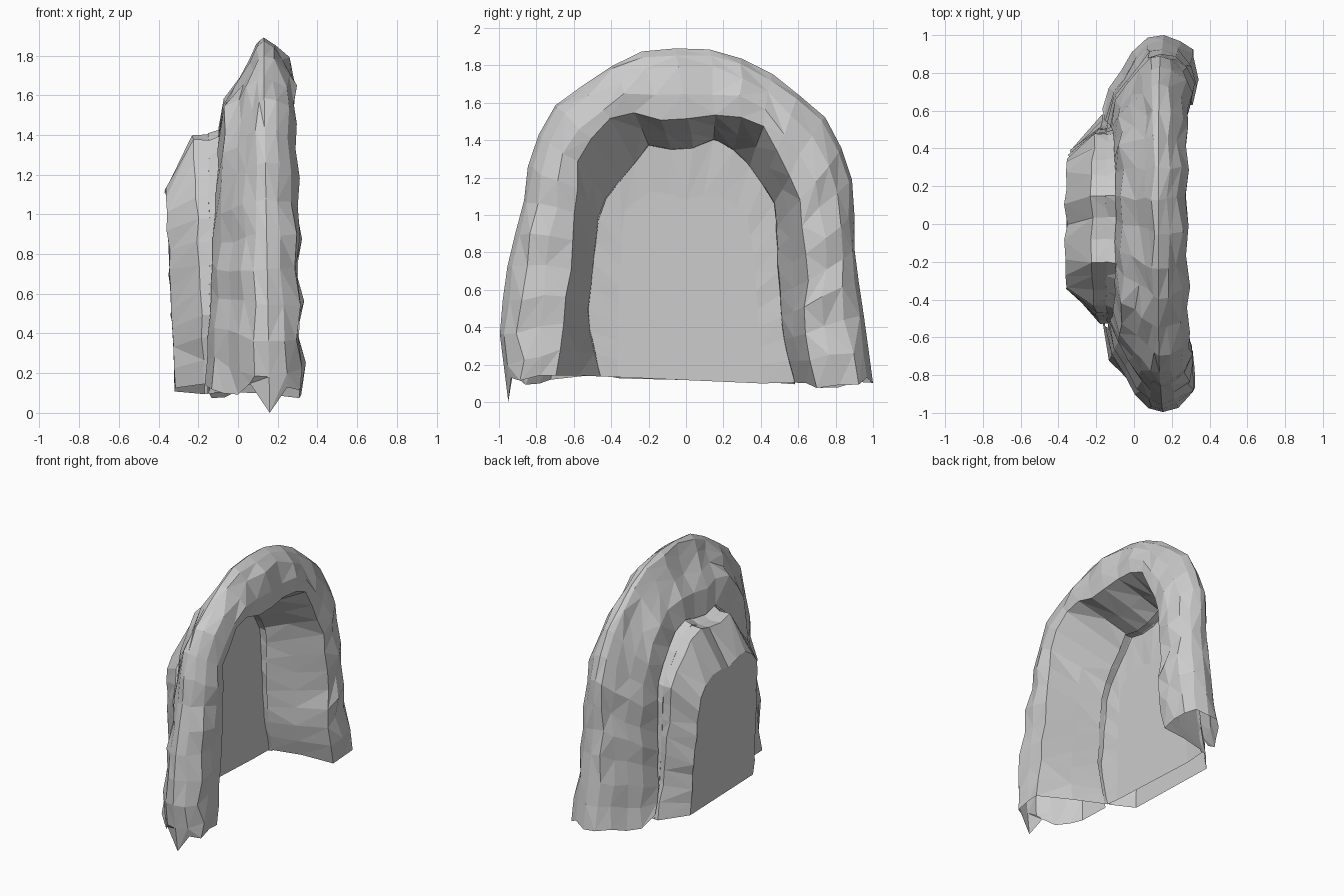
import bpy, bmesh, random
from mathutils import Vector

random.seed(7)
if "Cube" in bpy.data.objects:
    bpy.data.objects.remove(bpy.data.objects["Cube"])

stone = bpy.data.materials.new("grey_stone")
stone.use_nodes = True
stone.diffuse_color = (0.6, 0.6, 0.6, 1)
bsdf = stone.node_tree.nodes["Principled BSDF"]
bsdf.inputs["Base Color"].default_value = stone.diffuse_color
bsdf.inputs["Roughness"].default_value = 0.9

# Arch outlines as (y, z), from the front foot over the top to the back foot
RIDGE = [(-.95, 0), (-1, .4), (-.95, .76), (-.86, 1.1), (-.84, 1.32), (-.72, 1.57), (-.5, 1.73),
         (-.28, 1.87), (.05, 1.9), (.25, 1.86), (.47, 1.75), (.74, 1.53), (.83, 1.36),
         (.9, 1.15), (.9, .8), (.96, .4), (1, .1)]
MOUTH = [(-.69, .14), (-.62, .7), (-.57, 1.33), (-.4, 1.52), (-.3, 1.56), (-.1, 1.5),
         (.14, 1.54), (.4, 1.5), (.6, 1.13), (.65, .7), (.63, .35), (.7, .08)]
INNER = [(-.46, .14), (-.53, .45), (-.46, 1.05), (-.2, 1.37), (0, 1.34), (.14, 1.41),
         (.3, 1.32), (.48, 1.05), (.5, .6), (.53, .28), (.58, .1)]
BACK = [(-.36, .13), (-.36, .6), (-.33, 1.04), (-.16, 1.14), (0, 1.08), (.15, 1.12),
        (.33, 1.02), (.38, .6), (.4, .1)]


def resample(outline, count):
    """Points evenly spaced along an outline."""
    pts = [Vector(p) for p in outline]
    lengths = [(b - a).length for a, b in zip(pts, pts[1:])]
    result = []
    for i in range(count):
        d, k = sum(lengths) * i / (count - 1), 0
        while k < len(lengths) - 1 and d > lengths[k]:
            d -= lengths[k]
            k += 1
        result.append(pts[k].lerp(pts[k + 1], min(d / lengths[k], 1)))
    return result


def ring(start, end, blend, x_foot, x_top, rough, count=27):
    """A rough arch between two outlines, with its depth set by height."""
    points = []
    for i, (a, b) in enumerate(zip(resample(start, count), resample(end, count))):
        y, z = a.lerp(b, blend)
        x = x_foot + (x_top - x_foot) * min(z / 1.7, 1)
        groove = rough * (0.5 if i % 2 else -0.5)
        jitter = [random.uniform(-rough, rough) for _ in range(3)]
        floor = random.uniform(.07, .15) if blend else 0
        points.append(Vector((x + groove + jitter[0] * .7, y + jitter[1], max(z + jitter[2], floor))))
    return points


def build(name, rings, closed_end=False):
    """Skin a row of arches into a faceted rock sheet."""
    bm = bmesh.new()
    rows = [[bm.verts.new(p) for p in r] for r in rings]
    for a, b in zip(rows, rows[1:]):
        for i in range(len(a) - 1):
            quad = [a[i], a[i + 1], b[i + 1], b[i]]
            if random.random() < 0.5:
                quad = quad[1:] + quad[:1]
            bm.faces.new((quad[0], quad[1], quad[2]))
            bm.faces.new((quad[0], quad[2], quad[3]))
    if closed_end:
        bm.faces.new(rows[-1])
    bmesh.ops.recalc_face_normals(bm, faces=bm.faces)
    mesh = bpy.data.meshes.new(name)
    bm.to_mesh(mesh)
    bm.free()
    mesh.materials.append(stone)
    obj = bpy.data.objects.new(name, mesh)
    bpy.context.collection.objects.link(obj)
    return obj


# Outer shell: back seam, over the ridge, to the lip of the opening
lip = ring(MOUTH, MOUTH, 0, .32, .27, .008)
build("outer_rock", [
    ring(MOUTH, INNER, .8, -.17, -.08, .005),
    ring(RIDGE, MOUTH, .9, -.13, -.06, .012),
    ring(RIDGE, MOUTH, .6, -.07, .01, .018),
    ring(RIDGE, MOUTH, .3, 0, .06, .018),
    ring(RIDGE, MOUTH, .06, .07, .1, .01),
    ring(RIDGE, RIDGE, 0, .16, .13, 0),
    ring(RIDGE, MOUTH, .08, .25, .18, .01),
    ring(RIDGE, MOUTH, .3, .33, .24, .018),
    ring(RIDGE, MOUTH, .65, .33, .28, .018),
    lip])

# Hollow: side walls and ceiling running back to a nearly flat rear wall
build("cave_hollow", [
    lip,
    ring(MOUTH, INNER, .5, .09, .05, .005),
    ring(INNER, INNER, 0, -.14, -.15, .004),
    ring(BACK, BACK, 0, -.15, -.16, .004)], closed_end=True)

# Boulder bulging out behind the rear wall
build("rear_boulder", [
    ring(INNER, INNER, 0, -.12, -.08, .004),
    ring(INNER, INNER, 0, -.16, -.24, .008),
    ring(BACK, BACK, 0, -.31, -.39, .008)], closed_end=True)
